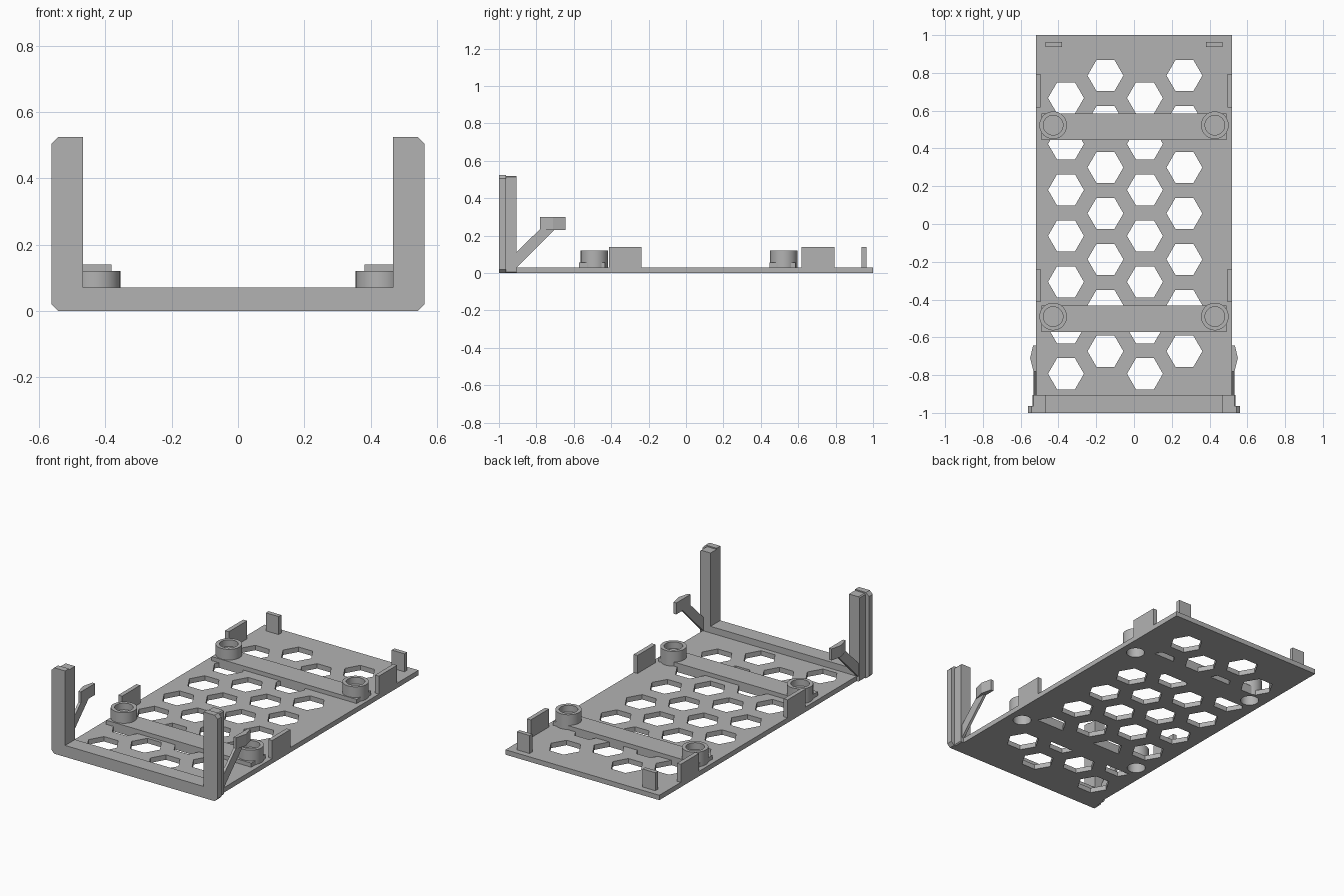
import bpy, bmesh, math
from mathutils import Vector

if "Cube" in bpy.data.objects:
    bpy.data.objects.remove(bpy.data.objects["Cube"])

grey = bpy.data.materials.new("light_grey")
grey.diffuse_color = (0.448, 0.448, 0.448, 1)
grey.use_nodes = True
grey.node_tree.nodes["Principled BSDF"].inputs["Base Color"].default_value = grey.diffuse_color


def finish(name, bm):
    bmesh.ops.recalc_face_normals(bm, faces=bm.faces)
    me = bpy.data.meshes.new(name)
    bm.to_mesh(me)
    bm.free()
    ob = bpy.data.objects.new(name, me)
    bpy.context.collection.objects.link(ob)
    me.materials.append(grey)
    return ob


def add_prism(bm, pts, axis, a, b):
    """Extrude a 2D outline along an axis (the other two axes in xyz order)."""
    def place(p, d):
        c = list(p)
        c.insert(axis, d)
        return bm.verts.new(c)
    f = bm.faces.new([place(p, a) for p in pts])
    ext = bmesh.ops.extrude_face_region(bm, geom=[f])["geom"]
    off = Vector((0, 0, 0))
    off[axis] = b - a
    bmesh.ops.translate(bm, vec=off, verts=[v for v in ext if isinstance(v, bmesh.types.BMVert)])


def prism(name, pts, axis, a, b):
    bm = bmesh.new()
    add_prism(bm, pts, axis, a, b)
    return finish(name, bm)


def box(name, x0, x1, y0, y1, z0, z1):
    return prism(name, [(x0, y0), (x1, y0), (x1, y1), (x0, y1)], 2, z0, z1)


def ngon(x, y, r, n):
    return [(x + r * math.cos(i * math.tau / n), y + r * math.sin(i * math.tau / n)) for i in range(n)]


def cut(ob, outlines):
    """Cut vertical holes through an object and bake the result."""
    bm = bmesh.new()
    for pts in outlines:
        add_prism(bm, pts, 2, -0.1, 0.2)
    cutter = finish("cutter", bm)
    cutter.hide_render = True
    mod = ob.modifiers.new("holes", 'BOOLEAN')
    mod.operation, mod.solver, mod.object = 'DIFFERENCE', 'EXACT', cutter
    dg = bpy.context.evaluated_depsgraph_get()
    me = bpy.data.meshes.new_from_object(ob.evaluated_get(dg))
    ob.modifiers.clear()
    ob.data = me
    bpy.data.objects.remove(cutter)


# base plate with honeycomb vents and standoff bores
BARS = (0.516, -0.502)
SX = 0.428
hexes = []
for col, x in enumerate((-0.36, -0.151, 0.058, 0.267)):
    top = 0.667 if col % 2 == 0 else 0.786
    hexes += [ngon(x, top - 0.2433 * row, 0.095, 6) for row in range(7)]
plate = box("base_plate", -0.52, 0.52, -0.93, 1, 0, 0.03)
cut(plate, hexes)
cut(plate, [ngon(s * SX, y, 0.062, 48) for s in (-1, 1) for y in (0.523, -0.49)])

# cross bars and standoffs
for n, (yb, ys) in enumerate(zip(BARS, (0.523, -0.49))):
    bar = box(f"cross_bar_{n}", -0.49, 0.49, yb - 0.07, yb + 0.07, 0, 0.055)
    cut(bar, [ngon(s * SX, ys, 0.062, 48) for s in (-1, 1)])
    for s in (-1, 1):
        bm = bmesh.new()
        prof = [(0, 0.07), (0.052, 0.07), (0.052, 0), (0.073, 0),
                (0.073, 0.12), (0.052, 0.12), (0.052, 0.08), (0, 0.08)]
        vs = [bm.verts.new((r, 0, z)) for r, z in prof]
        es = [bm.edges.new(p) for p in zip(vs, vs[1:])]
        bmesh.ops.spin(bm, geom=vs + es, cent=(0, 0, 0), axis=(0, 0, 1), angle=math.tau, steps=48)
        bmesh.ops.remove_doubles(bm, verts=bm.verts, dist=1e-4)
        ob = finish(f"standoff_{n}_{'left' if s < 0 else 'right'}", bm)
        ob.location = (s * SX, ys, 0)
        bpy.ops.object.select_all(action='DESELECT')
        ob.select_set(True)
        bpy.context.view_layer.objects.active = ob
        bpy.ops.object.shade_smooth_by_angle(angle=math.radians(30))

# front U frame: wide chamfered flange and narrower body behind it
def u_outline(w, h, c):
    right = [(w - c, 0), (w, c), (w, h - c), (w - c, h), (0.468, h), (0.468, 0.07)]
    return right + [(-x, z) for x, z in reversed(right)]

prism("front_flange", u_outline(0.562, 0.525, 0.02), 1, -1, -0.963)
prism("front_frame", u_outline(0.538, 0.518, 0.006), 1, -0.963, -0.905)

# mirrored details
for s, side in ((-1, "left"), (1, "right")):
    def mbox(name, x0, x1, *rest):
        box(f"{name}_{side}", min(s * x0, s * x1), max(s * x0, s * x1), *rest)
    # board guides along the sides and stops at the back
    mbox("side_guide_front", 0.494, 0.52, -0.413, -0.238, 0.02, 0.14)
    mbox("side_guide_back", 0.494, 0.52, 0.617, 0.793, 0.02, 0.14)
    mbox("back_stop", 0.382, 0.468, 0.938, 0.964, 0.02, 0.14)
    # sprung clip: slanted arm and wedge-shaped catch
    arm = [(-0.91, 0.025), (-0.905, 0.03), (-0.7, 0.235), (-0.78, 0.235), (-0.91, 0.108)]
    prism(f"clip_arm_{side}", arm, 0, s * 0.516, s * 0.532)
    catch = [(0.516, -0.78), (0.532, -0.78), (0.55, -0.71), (0.534, -0.643), (0.516, -0.643)]
    prism(f"clip_catch_{side}", [(s * x, y) for x, y in catch], 2, 0.23, 0.3)
